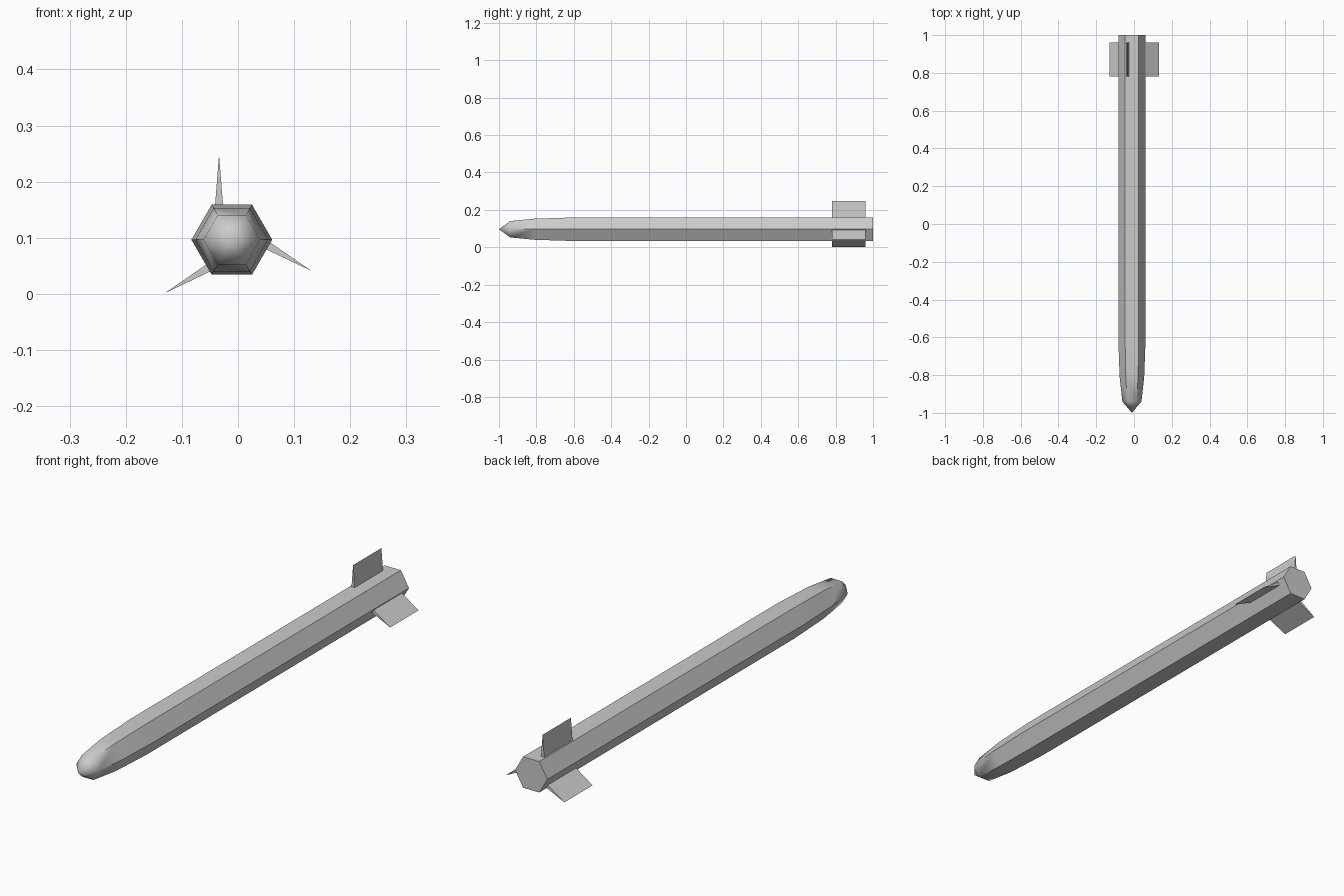
import bpy, bmesh, math
from mathutils import Matrix, Vector

if "Cube" in bpy.data.objects:
    bpy.data.objects.remove(bpy.data.objects["Cube"])

CX, CZ = -0.011, 0.0965        # body axis


def make_object(name, bm):
    bmesh.ops.recalc_face_normals(bm, faces=bm.faces)
    mesh = bpy.data.meshes.new(name)
    bm.to_mesh(mesh)
    bm.free()
    obj = bpy.data.objects.new(name, mesh)
    bpy.context.collection.objects.link(obj)
    return obj


# Six-sided body with a pointed nose: (y, corner radius)
bm = bmesh.new()
profile = [(-0.94, 0.0505), (-0.81, 0.065), (-0.62, 0.072), (1.0, 0.072)]
rings = []
for y, r in profile:
    rings.append([bm.verts.new((CX + r * math.cos(math.radians(60 * i)), y,
                                CZ + r * math.sin(math.radians(60 * i))))
                  for i in range(6)])
tip = bm.verts.new((CX, -1.0, CZ))
for i in range(6):
    j = (i + 1) % 6
    bm.faces.new((tip, rings[0][i], rings[0][j]))
    for a, b in zip(rings, rings[1:]):
        bm.faces.new((a[i], a[j], b[j], b[i]))
bm.faces.new(rings[-1])
body = make_object("body", bm)
bpy.context.view_layer.objects.active = body
body.select_set(True)
bpy.ops.object.shade_smooth_by_angle(angle=math.radians(50))

# Three wedge fins, each set slightly off the axis
for k, name in enumerate(("top_fin", "left_fin", "right_fin")):
    bm = bmesh.new()
    section = [(-0.030, 0.060), (-0.0155, 0.060), (-0.0228, 0.151)]
    turn = Matrix.Rotation(math.radians(-120 * k), 4, 'Y')
    ends = []
    for y in (0.78, 0.96):
        ends.append([bm.verts.new(turn @ Vector((x, 0, z)) + Vector((CX, y, CZ)))
                     for x, z in section])
    bm.faces.new(ends[0])
    bm.faces.new(ends[1])
    for i in range(3):
        j = (i + 1) % 3
        bm.faces.new((ends[0][i], ends[0][j], ends[1][j], ends[1][i]))
    make_object(name, bm)
